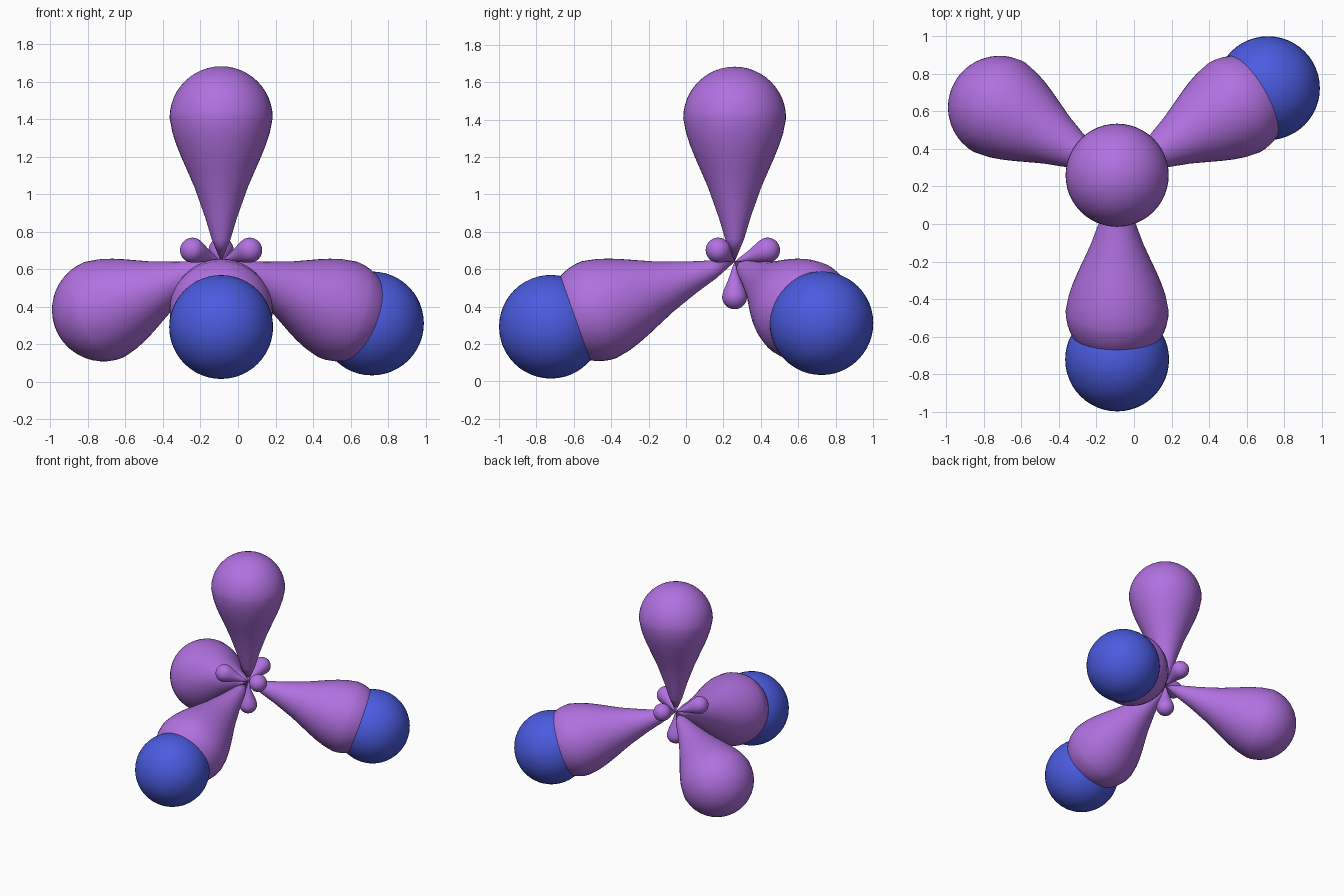
import bpy
import bmesh
import math
from mathutils import Vector, Matrix

cube = bpy.data.objects.get("Cube")
if cube:
    bpy.data.objects.remove(cube, do_unlink=True)

CENTRE = Vector((-0.09, 0.26, 0.64))
CAP_R, CAP_D = 0.275, 0.768      # round end of a lobe and its distance from the centre
SMALL = 0.243                    # scale of the minor lobes


def material(name, rgb):
    mat = bpy.data.materials.new(name)
    mat.use_nodes = True
    mat.diffuse_color = (*rgb, 1)
    bsdf = mat.node_tree.nodes["Principled BSDF"]
    bsdf.inputs["Base Color"].default_value = (*rgb, 1)
    bsdf.inputs["Roughness"].default_value = 0.6
    return mat


purple = material("purple", (0.44, 0.165, 0.75))
blue = material("blue", (0.07, 0.105, 0.74))


def finish(name, bm, mat, matrix):
    bmesh.ops.transform(bm, matrix=matrix, verts=bm.verts)
    bmesh.ops.recalc_face_normals(bm, faces=bm.faces)
    for face in bm.faces:
        face.smooth = True
    mesh = bpy.data.meshes.new(name)
    bm.to_mesh(mesh)
    bm.free()
    mesh.materials.append(mat)
    obj = bpy.data.objects.new(name, mesh)
    bpy.context.collection.objects.link(obj)


def lobe_profile():
    # Pointed flank that swells into a hemispherical cap
    flank = [(0, 0), (0.05, 0.12), (0.086, 0.24), (0.143, 0.4), (0.18, 0.485),
             (0.213, 0.56), (0.239, 0.625), (0.26, 0.69)]
    cap = [(CAP_R * math.cos(a), CAP_D + CAP_R * math.sin(a))
           for a in (math.pi / 2 * i / 12 for i in range(13))]
    cap[-1] = (0, CAP_D + CAP_R)
    return flank + cap


def lobe(name, direction, scale=1):
    bm = bmesh.new()
    verts = [bm.verts.new((r, 0, z)) for r, z in lobe_profile()]
    edges = [bm.edges.new(pair) for pair in zip(verts, verts[1:])]
    bmesh.ops.spin(bm, geom=verts + edges, cent=(0, 0, 0), axis=(0, 0, 1),
                   angle=math.tau, steps=48, use_merge=True)
    bmesh.ops.remove_doubles(bm, verts=bm.verts, dist=0.0001)
    turn = direction.to_track_quat('Z', 'Y').to_matrix().to_4x4()
    finish(name, bm, purple, Matrix.Translation(CENTRE) @ turn @ Matrix.Scale(scale, 4))


def ball(name, direction, distance):
    bm = bmesh.new()
    bmesh.ops.create_uvsphere(bm, u_segments=48, v_segments=24, radius=0.277)
    finish(name, bm, blue, Matrix.Translation(CENTRE + direction * distance))


def lower_direction(degrees):
    a = math.radians(degrees)
    flat = math.sqrt(8) / 3
    return Vector((flat * math.cos(a), flat * math.sin(a), -1 / 3))


# Tetrahedral directions
directions = {
    "top": Vector((0, 0, 1)),
    "front": lower_direction(-90),
    "back_left": lower_direction(30),
    "back_right": lower_direction(150),
}

# Each large lobe has a small one opposite
for side, d in directions.items():
    lobe(side + "_lobe", d)
    lobe(side + "_minor_lobe", -d, SMALL)

# Balls on the ends of two lobes
ball("front_ball", directions["front"], 1.042)
ball("back_left_ball", directions["back_left"], 0.985)
